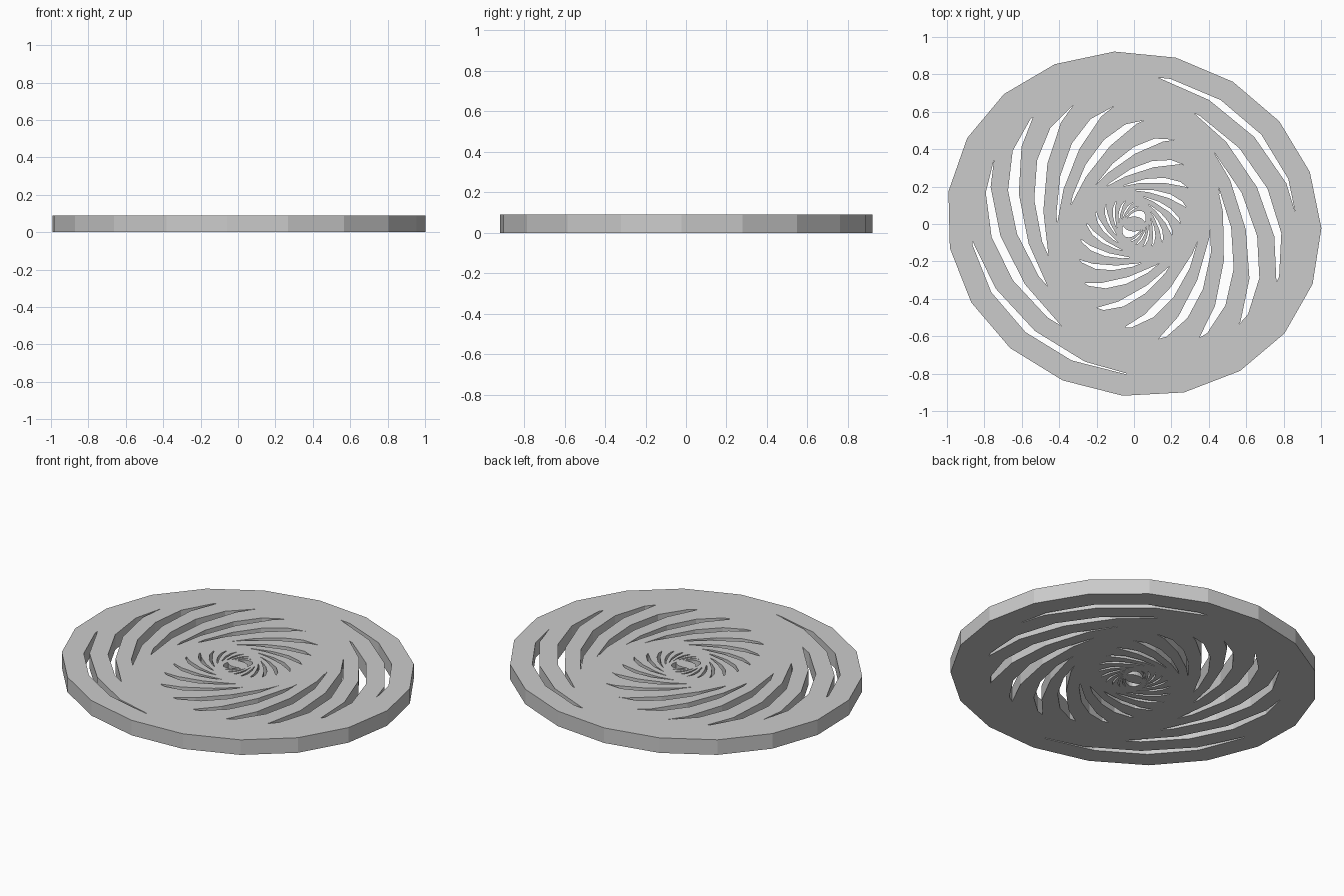
import bpy, bmesh, math

if "Cube" in bpy.data.objects:
    bpy.data.objects.remove(bpy.data.objects["Cube"])

SIDES = 19
HEIGHT = 0.09
STEP = 17.2          # clockwise turn from one ring to the next, degrees

# (outer long, outer short, inner long, inner short) half-axes of nested oval rings
SIZES = [
    (1.008, .917, .885, .800),
    (.950, .775, .835, .677),
    (.893, .660, .790, .575),
    (.850, .565, .715, .494),
    (.800, .480, .640, .412),
    (.730, .410, .565, .355),
    (.660, .350, .500, .285),
    (.580, .297, .420, .250),
    (.500, .250, .355, .210),
]
# the inner whirl keeps shrinking by the same ratio
while len(SIZES) < 18:
    SIZES.append(tuple(v * 0.85 for v in SIZES[-1]))

grey = bpy.data.materials.new("plain_grey")
grey.diffuse_color = (0.6, 0.6, 0.6, 1)
grey.use_nodes = True
grey.node_tree.nodes["Principled BSDF"].inputs["Base Color"].default_value = grey.diffuse_color


def oval(bm, a, b, turn, z):
    """One faceted oval loop, long axis turned by `turn`."""
    verts = []
    for i in range(SIDES):
        t = math.radians(195) + math.tau * i / SIDES
        x, y = a * math.cos(t), b * math.sin(t)
        verts.append(bm.verts.new((x * math.cos(turn) - y * math.sin(turn),
                                   x * math.sin(turn) + y * math.cos(turn), z)))
    return verts


def bridge(bm, p, q):
    for i in range(SIDES):
        j = (i + 1) % SIDES
        bm.faces.new((p[i], p[j], q[j], q[i]))


def finish(bm, name):
    bmesh.ops.recalc_face_normals(bm, faces=bm.faces)
    me = bpy.data.meshes.new(name)
    bm.to_mesh(me)
    bm.free()
    me.materials.append(grey)
    ob = bpy.data.objects.new(name, me)
    bpy.context.collection.objects.link(ob)
    return ob


# whirl of flat oval rings, each smaller and turned further
for k, (oa, ob_, ia, ib) in enumerate(SIZES):
    turn = math.radians(165 - STEP * k)
    bm = bmesh.new()
    out_lo, out_hi = oval(bm, oa, ob_, turn, 0), oval(bm, oa, ob_, turn, HEIGHT)
    in_lo, in_hi = oval(bm, ia, ib, turn, 0), oval(bm, ia, ib, turn, HEIGHT)
    bridge(bm, out_lo, out_hi)
    bridge(bm, out_hi, in_hi)
    bridge(bm, in_hi, in_lo)
    bridge(bm, in_lo, out_lo)
    finish(bm, f"swirl_ring_{k + 1}")

# small solid hub closing the middle
bm = bmesh.new()
lo, hi = oval(bm, .06, .04, 0, 0), oval(bm, .06, .04, 0, HEIGHT)
bridge(bm, lo, hi)
bm.faces.new(lo)
bm.faces.new(hi)
finish(bm, "centre_hub")
